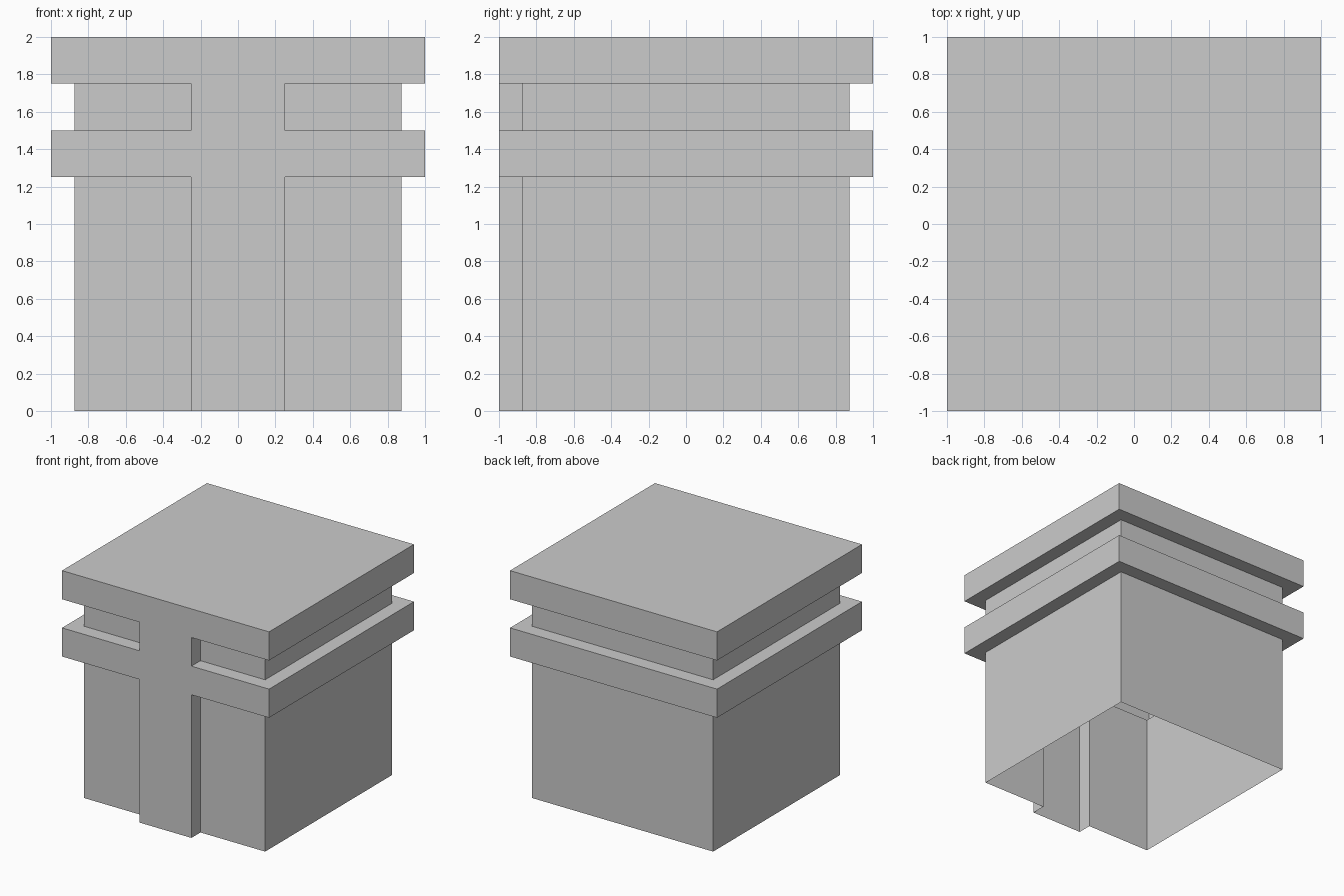
import bpy, bmesh

if "Cube" in bpy.data.objects:
    bpy.data.objects.remove(bpy.data.objects["Cube"])

# Body outline: a square with a pillar stepping out of the front
body = [(-.875, -.875), (-.25, -.875), (-.25, -1), (.25, -1),
        (.25, -.875), (.875, -.875), (.875, .875), (-.875, .875)]
# Ledge outline: the same points pushed out to the full square
ledge = [(-1, -1), (-.25, -1), (-.25, -1), (.25, -1),
         (.25, -1), (1, -1), (1, 1), (-1, 1)]

# Stacked sections from the open base to the cap
sections = [(body, 0), (body, 1.25), (ledge, 1.25), (ledge, 1.5),
            (body, 1.5), (body, 1.75), (ledge, 1.75), (ledge, 2)]

bm = bmesh.new()
rings = [[bm.verts.new((x, y, z)) for x, y in outline] for outline, z in sections]

# Walls and the ledge undersides and tops
for low, high in zip(rings, rings[1:]):
    for i in range(len(low)):
        j = (i + 1) % len(low)
        bm.faces.new((low[i], low[j], high[j], high[i]))

# Flat top; the bottom stays open and the shell is hollow
top = rings[-1]
bm.faces.new([top[i] for i in (0, 1, 3, 5, 6, 7)])

# Collapse the sections where pillar and ledge are flush
bmesh.ops.remove_doubles(bm, verts=bm.verts[:], dist=1e-4)

mesh = bpy.data.meshes.new("ledged_block")
bm.to_mesh(mesh)
bm.free()
bpy.context.collection.objects.link(bpy.data.objects.new("ledged_block", mesh))
